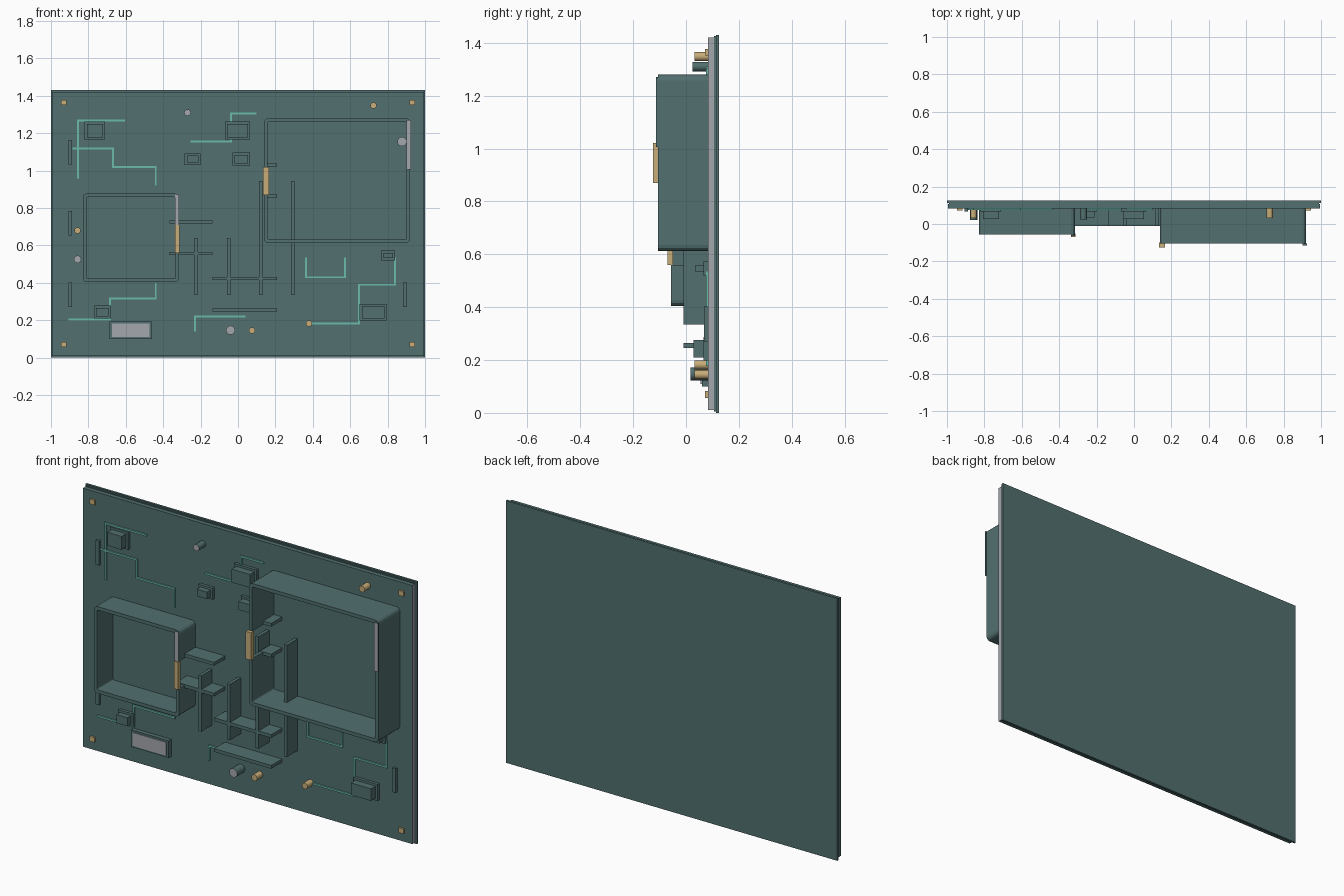
import bpy
import bmesh
import math
from mathutils import Matrix, Vector

default_cube = bpy.data.objects.get("Cube")
if default_cube:
    bpy.data.objects.remove(default_cube, do_unlink=True)


def make_material(name, colour):
    material = bpy.data.materials.new(name)
    material.use_nodes = True
    material.diffuse_color = (*colour, 1)
    shader = material.node_tree.nodes["Principled BSDF"]
    shader.inputs["Base Color"].default_value = (*colour, 1)
    return material


teal = make_material("dark teal", (.085, .16, .16))
silver = make_material("silver grey", (.37, .39, .42))
gold = make_material("pale gold", (.58, .42, .19))
mint = make_material("mint", (.15, .49, .41))

FACE = .083    # y of the board's front surface


def add_box(bm, x0, x1, y0, y1, z0, z1):
    centre = Vector((x0 + x1, y0 + y1, z0 + z1)) / 2
    size = Matrix.Diagonal((x1 - x0, y1 - y0, z1 - z0, 1))
    bmesh.ops.create_cube(bm, size=1, matrix=Matrix.Translation(centre) @ size)


def finish(bm, name, *materials, accent=None):
    """Turn bm into an object; faces pointing along accent use the second material."""
    bmesh.ops.recalc_face_normals(bm, faces=bm.faces)
    bm.normal_update()
    if accent:
        for face in bm.faces:
            if face.normal.dot(Vector(accent)) > .9:
                face.material_index = 1
    mesh = bpy.data.meshes.new(name)
    bm.to_mesh(mesh)
    bm.free()
    for material in materials:
        mesh.materials.append(material)
    obj = bpy.data.objects.new(name, mesh)
    bpy.context.collection.objects.link(obj)
    return obj


def box(name, bounds, *materials, accent=None):
    bm = bmesh.new()
    add_box(bm, *bounds)
    return finish(bm, name, *materials, accent=accent)


def cylinder(name, x, z, radius, front, *materials, accent=None):
    """Round part standing on the board and pointing to the front."""
    bm = bmesh.new()
    place = Matrix.Translation((x, (front + FACE) / 2, z)) @ Matrix.Rotation(math.pi / 2, 4, "X")
    bmesh.ops.create_cone(bm, cap_ends=True, segments=16, radius1=radius, radius2=radius,
                          depth=FACE - front, matrix=place)
    obj = finish(bm, name, *materials, accent=accent)
    for polygon in obj.data.polygons:
        polygon.use_smooth = len(polygon.vertices) == 4
    for edge in obj.data.edges:
        ends = [obj.data.vertices[i].co.y for i in edge.vertices]
        edge.use_edge_sharp = abs(ends[0] - ends[1]) < .001
    return obj


def rounded_corners(x0, x1, z0, z1, radius, steps=3):
    """Rounded rectangle, counted anticlockwise from its upper right corner."""
    points = []
    corners = ((x1 - radius, z1 - radius), (x0 + radius, z1 - radius),
               (x0 + radius, z0 + radius), (x1 - radius, z0 + radius))
    for quarter, (cx, cz) in enumerate(corners):
        for step in range(steps + 1):
            angle = (quarter + step / steps) * math.pi / 2
            points.append((cx + radius * math.cos(angle), cz + radius * math.sin(angle)))
    return points


def enclosure(name, x0, x1, z0, z1, front, gap, gap_side):
    """Rounded wall around a bay, with a gap in its left or right wall."""
    wall = .019
    outer = rounded_corners(x0, x1, z0, z1, .022)
    inner = rounded_corners(x0 + wall, x1 - wall, z0 + wall, z1 - wall, .008)
    low, high = gap
    if gap_side < 0:
        half = len(outer) // 2
        outer = outer[half:] + outer[:half]
        inner = inner[half:] + inner[:half]
        edge, inside, start, end = x0, x0 + wall, low, high
    else:
        edge, inside, start, end = x1, x1 - wall, high, low
    loop = [(edge, start)] + outer + [(edge, end), (inside, end)] + inner[::-1] + [(inside, start)]
    bm = bmesh.new()
    base = bm.faces.new([bm.verts.new((x, FACE, z)) for x, z in loop])
    extruded = bmesh.ops.extrude_face_region(bm, geom=[base], use_keep_orig=True)
    moved = [v for v in extruded["geom"] if isinstance(v, bmesh.types.BMVert)]
    bmesh.ops.translate(bm, verts=moved, vec=(0, front - FACE, 0))
    return finish(bm, name, teal)


# Layered board, silver along one edge
box("back_plate", (-1, 1, .113, .125, 0, 1.43), teal)
box("middle_layer", (-.99, .99, .106, .113, .005, 1.425), teal)
box("front_board", (-.994, .994, FACE, .106, .01, 1.42), teal, silver, accent=(1, 0, 0))

# Two walled bays with their contacts
enclosure("large_bay_wall", .14, .92, .613, 1.28, -.105, (.87, 1.02), -1)
enclosure("small_bay_wall", -.83, -.315, .404, .877, -.057, (.56, .71), 1)
box("large_bay_contact", (.134, .166, -.125, -.1, .87, 1.02), gold)
box("small_bay_contact", (-.337, -.313, -.07, -.05, .56, .71), gold)
front_accent = (0, -1, 0)
box("large_bay_strip", (.902, .924, -.114, -.105, 1.005, 1.27), teal, silver, accent=front_accent)
box("small_bay_strip", (-.337, -.315, -.064, -.057, .71, .872), teal, silver, accent=front_accent)

# Channel ribs between the bays
RIB_FRONT = -.01
RIB = .009
for x, top in ((-.223, .64), (-.05, .64), (.122, .945), (.293, .945)):
    box("upright_rib", (x - RIB, x + RIB, RIB_FRONT, FACE, .335, top), teal)
for left, right, heights in ((-.365, -.137, (.725, .557)),
                             (-.137, .208, (.423, .255)),
                             (.14, .208, (1.03, .862))):
    for z in heights:
        box("level_rib", (left, right, RIB_FRONT, FACE, z - RIB, z + RIB), teal)

# Chips: a base plate with a smaller block on it
chips = ((-.82, -.71, 1.165, 1.262), (-.07, .065, 1.165, 1.262), (-.285, -.2, 1.03, 1.092),
         (-.03, .065, 1.027, 1.096), (.765, .84, .52, .572), (.65, .795, .198, .288),
         (-.77, -.68, .208, .278))
for x0, x1, z0, z1 in chips:
    inset = .012
    front = .028 if x1 - x0 > .09 else .035
    box("chip_base", (x0, x1, .067, FACE, z0, z1), teal)
    box("chip_block", (x0 + inset, x1 - inset, front, .067, z0 + inset, z1 - inset), teal)

# Framed display
box("display_frame", (-.687, -.46, .06, FACE, .1, .193), teal)
box("display_panel", (-.674, -.473, .055, .061, .11, .183), silver)

# Slim bars near the sides
for x, z in ((-.897, 1.098), (-.897, .718), (-.897, .336), (.893, .336)):
    box("side_bar", (x - .01, x + .01, .068, FACE, z - .066, z + .066), teal)

# Capacitors and posts
for x, z, radius in ((-.27, 1.31, .018), (.877, 1.155, .025), (-.858, .526, .02), (-.04, .147, .024)):
    cylinder("capacitor", x, z, radius, .05 - radius * 1.4, teal, silver, accent=front_accent)
for x, z in ((.725, 1.348), (-.858, .68), (.075, .145), (.38, .182)):
    cylinder("gold_post", x, z, .017, .033, gold)

# Corner fasteners
for x in (-.932, .932):
    for z in (.07, 1.364):
        box("corner_fastener", (x - .015, x + .015, .072, FACE, z - .013, z + .013), gold)

# Raised traces
traces = (
    ((-.61, 1.267), (-.855, 1.267), (-.855, .963)),
    ((-.88, 1.118), (-.668, 1.118), (-.668, 1.02), (-.44, 1.02), (-.44, .925)),
    ((-.25, 1.155), (-.037, 1.155), (-.037, 1.305), (.095, 1.305)),
    ((-.9, .203), (-.685, .203), (-.685, .317), (-.44, .317), (-.44, .395)),
    ((-.23, .145), (-.23, .22), (.035, .22)),
    ((.364, .53), (.364, .43), (.572, .43), (.572, .53)),
    ((.38, .182), (.647, .182), (.647, .39), (.84, .39), (.84, .53)),
)
for path in traces:
    bm = bmesh.new()
    half = .005
    for (xa, za), (xb, zb) in zip(path, path[1:]):
        add_box(bm, min(xa, xb) - half, max(xa, xb) + half, .076, FACE,
                min(za, zb) - half, max(za, zb) + half)
    finish(bm, "trace", mint)
